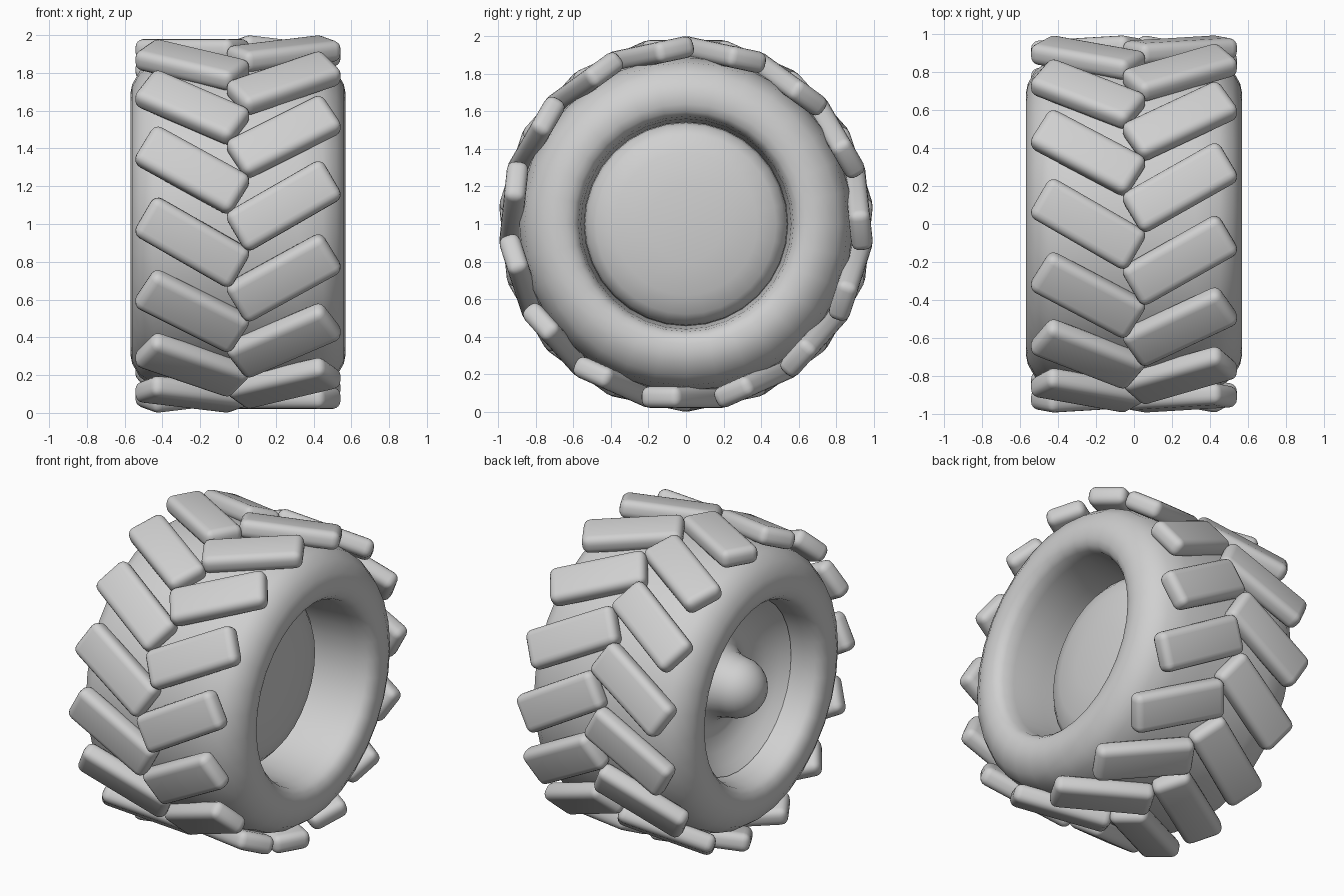
import bpy, bmesh, math
from mathutils import Matrix

if "Cube" in bpy.data.objects:
    bpy.data.objects.remove(bpy.data.objects["Cube"])

grey = bpy.data.materials.new("grey rubber")
grey.diffuse_color = (0.63, 0.63, 0.63, 1)
grey.use_nodes = True
grey.node_tree.nodes["Principled BSDF"].inputs["Base Color"].default_value = grey.diffuse_color


def finish(bm, name, angle):
    bmesh.ops.recalc_face_normals(bm, faces=bm.faces)
    mesh = bpy.data.meshes.new(name)
    bm.to_mesh(mesh)
    bm.free()
    ob = bpy.data.objects.new(name, mesh)
    bpy.context.collection.objects.link(ob)
    mesh.materials.append(grey)
    bpy.ops.object.select_all(action='DESELECT')
    ob.select_set(True)
    bpy.context.view_layer.objects.active = ob
    bpy.ops.object.shade_smooth_by_angle(angle=math.radians(angle))
    return ob


def lathe(name, profile, segments, closed):
    """Spin (x, radius) points around the wheel axle."""
    bm = bmesh.new()
    vs = [bm.verts.new((x, 0, r)) for x, r in profile]
    es = [bm.edges.new(p) for p in zip(vs, vs[1:])]
    if closed:
        es.append(bm.edges.new((vs[-1], vs[0])))
    bmesh.ops.spin(bm, geom=vs + es, cent=(0, 0, 0), axis=(1, 0, 0),
                   angle=math.tau, steps=segments)
    bmesh.ops.remove_doubles(bm, verts=bm.verts, dist=0.0005)
    bmesh.ops.translate(bm, verts=bm.verts, vec=(0, 0, 1))
    return finish(bm, name, 50)


# Tyre carcass with rounded shoulders and a tapered bore
half = [(0.15, 0.895), (0.32, 0.887), (0.45, 0.86), (0.52, 0.81), (0.56, 0.74),
        (0.57, 0.69), (0.567, 0.64), (0.552, 0.60), (0.52, 0.573), (0.45, 0.56),
        (0.25, 0.542)]
lathe("tyre", half + [(-x, r) for x, r in reversed(half)], 32, True)

# Hub: ball boss in a dish on the left, shallow dome on the right
boss = [(-0.36 - 0.185 * math.cos(a), 0.185 * math.sin(a))
        for a in (math.radians(d) for d in range(0, 91, 15))]
dish = [(-0.29, 0.20), (-0.245, 0.235), (-0.225, 0.29), (-0.23, 0.35), (-0.265, 0.43),
        (-0.32, 0.50), (-0.37, 0.545)]
dome = [(0.12, 0.54), (0.175, 0.525), (0.215, 0.48), (0.25, 0.38), (0.275, 0.2), (0.28, 0)]
lathe("hub", boss + dish + dome, 32, False)

# Slanted tread lugs, two staggered rows of fifteen
COUNT = 15
for side, label, phase in ((1, "right", 6), (-1, "left", -6)):
    bm = bmesh.new()
    for i in range(COUNT):
        a = math.radians(phase + i * 360 / COUNT)
        m = (Matrix.Translation((0, 0, 1)) @ Matrix.Rotation(a, 4, 'X')
             @ Matrix.Translation((side * 0.242, 0.922, 0))
             @ Matrix.Rotation(math.radians(side * 30), 4, 'Y')
             @ Matrix.Diagonal((0.595, 0.115, 0.24, 1)))
        bmesh.ops.create_cube(bm, size=1, matrix=m)
    bmesh.ops.bevel(bm, geom=bm.edges[:], offset=0.045, segments=4,
                    profile=0.5, affect='EDGES')
    finish(bm, label + "_tread_lugs", 60)
